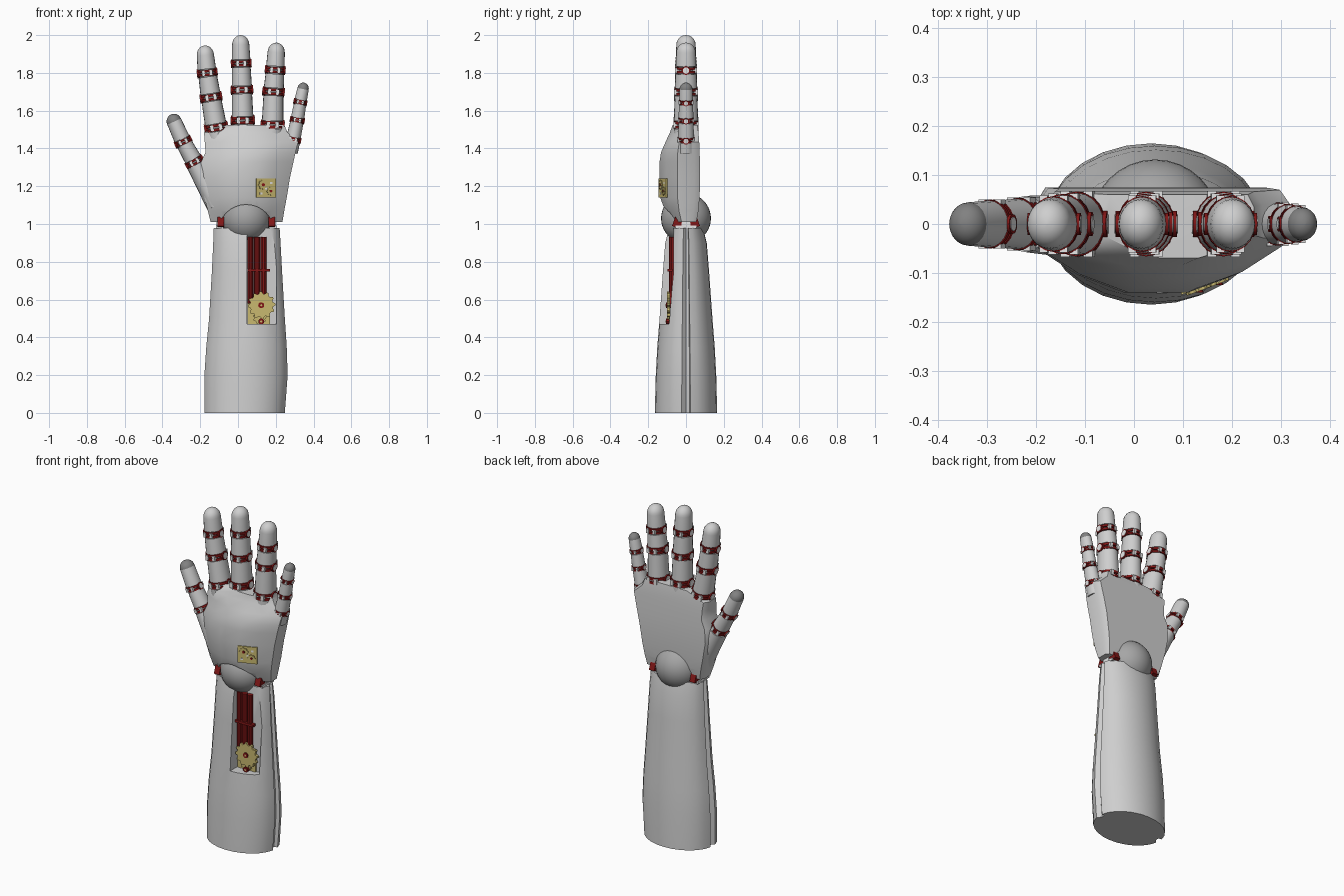
import bpy, bmesh, math
from mathutils import Vector, Matrix

if "Cube" in bpy.data.objects:
    bpy.data.objects.remove(bpy.data.objects["Cube"])

CX = 0.043  # centre line of forearm, wrist and palm


def material(name, r, g, b):
    m = bpy.data.materials.new(name)
    m.use_nodes = True
    m.diffuse_color = (r, g, b, 1)
    m.node_tree.nodes["Principled BSDF"].inputs["Base Color"].default_value = (r, g, b, 1)
    return m


SHELL = material("light grey shell", 0.62, 0.62, 0.62)
BALL = material("mid grey", 0.38, 0.38, 0.38)
DARK = material("dark grey", 0.22, 0.22, 0.22)
RED = material("dark red", 0.22, 0.008, 0.008)
GOLD = material("pale gold", 0.58, 0.48, 0.16)
WHITE = material("white", 0.8, 0.8, 0.8)


def finish(name, bm, mats, angle=35):
    bmesh.ops.recalc_face_normals(bm, faces=bm.faces)
    me = bpy.data.meshes.new(name)
    bm.to_mesh(me)
    bm.free()
    for m in mats:
        me.materials.append(m)
    me.polygons.foreach_set("use_smooth", [True] * len(me.polygons))
    me.set_sharp_from_angle(angle=math.radians(angle))
    ob = bpy.data.objects.new(name, me)
    bpy.context.collection.objects.link(ob)
    return ob


def loft(name, rings, mats, second_from=None):
    """Skin a list of rings; faces from ring second_from on take the second material."""
    bm = bmesh.new()
    vs = [[bm.verts.new(p) for p in ring] for ring in rings]
    n = len(rings[0])
    for i in range(len(vs) - 1):
        for j in range(n):
            k = (j + 1) % n
            f = bm.faces.new((vs[i][j], vs[i][k], vs[i + 1][k], vs[i + 1][j]))
            f.material_index = int(second_from is not None and i >= second_from)
    bm.faces.new(vs[0])
    top = bm.faces.new(vs[-1])
    top.material_index = int(second_from is not None)
    return finish(name, bm, mats)


def frame(p0, p1):
    d = (p1 - p0).normalized()
    side = Vector((1, 0, 0)) if abs(d.y) > 0.9 else d.cross(Vector((0, 1, 0))).normalized()
    return d, side, side.cross(d)


def tube(name, p0, p1, r0, r1, mats, depth=1.0, dome=0.0, second=False, n=20):
    """Tapered tube, with an optional rounded tip of the given length."""
    p0, p1 = Vector(p0), Vector(p1)
    d, side, up = frame(p0, p1)
    spec = [(p0, r0), (p1 - d * dome, r1)]
    if dome:
        for k in range(1, 7):
            a = k * math.pi / 12.3
            spec.append((p1 - d * dome * (1 - math.sin(a)), r1 * math.cos(a)))
    angles = [2 * math.pi * j / n for j in range(n)]
    rings = [[c + side * r * math.cos(a) + up * r * depth * math.sin(a) for a in angles]
             for c, r in spec]
    return loft(name, rings, mats, 1 if second else None)


def box(name, centre, size, mat, rot=None):
    bm = bmesh.new()
    m = Matrix.Translation(centre) @ (rot or Matrix()) @ Matrix.Diagonal((*size, 1))
    bmesh.ops.create_cube(bm, size=1, matrix=m)
    return finish(name, bm, [mat])


def gear(name, centre, r, thick, mat, teeth=10, rot=None):
    out = []
    for j in range(teeth * 4):
        a = 2 * math.pi * j / (teeth * 4)
        q = r if j % 4 < 2 else r * 0.84
        out.append((q * math.cos(a), q * math.sin(a)))
    m = Matrix.Translation(centre) @ (rot or Matrix())
    return loft(name, [[m @ Vector((x, y, z)) for x, z in out]
                       for y in (-thick / 2, thick / 2)], [mat])


def carve(ob, cutter):
    mod = ob.modifiers.new("cut", 'BOOLEAN')
    mod.operation, mod.object, mod.solver = 'DIFFERENCE', cutter, 'EXACT'
    cutter.hide_render = True
    dg = bpy.context.evaluated_depsgraph_get()
    me = bpy.data.meshes.new_from_object(ob.evaluated_get(dg))
    ob.modifiers.clear()
    ob.data = me
    bpy.data.objects.remove(cutter)
    me.set_sharp_from_angle(angle=math.radians(35))


# Forearm: oval sections with a seam groove down each side
seam = 0.14
half = [(seam + (math.pi - 2 * seam) * j / 12, 1.0) for j in range(13)]
arc = [(0.0, 0.9), (seam * 0.9, 0.9)] + half + [(math.pi - seam * 0.9, 0.9)]
arc += [(math.pi, 0.9)] + [(a + math.pi, f) for a, f in half]
rings = []
for z, xl, xr, y in [(0, -0.18, 0.25, 0.165), (0.2, -0.18, 0.265, 0.16), (0.35, -0.17, 0.26, 0.152),
                     (0.5, -0.155, 0.25, 0.14), (0.75, -0.14, 0.235, 0.122), (0.9, -0.133, 0.227, 0.11),
                     (0.98, -0.13, 0.222, 0.09)]:
    c, a = (xl + xr) / 2, (xr - xl) / 2
    rings.append([Vector((c + a * f * math.cos(t), y * f * math.sin(t), z)) for t, f in arc])
forearm = loft("forearm", rings, [SHELL])
carve(forearm, box("forearm_cutter", (0.126, -0.165, 0.77), (0.158, 0.2, 0.6), SHELL))

# Mechanism inside the forearm opening
box("gear_plate", (0.11, -0.07, 0.525), (0.12, 0.012, 0.11), GOLD)
gear("large_gear", (0.125, -0.092, 0.57), 0.073, 0.016, GOLD, 12)
gear("small_gear", (0.115, -0.082, 0.505), 0.036, 0.014, GOLD, 9)
for z in (0.57, 0.484):
    tube("gear_hub", (0.123, -0.075, z), (0.123, -0.106, z), 0.016, 0.016, [RED], n=10)
    tube("hub_pin", (0.123, -0.1, z), (0.123, -0.108, z), 0.006, 0.006, [GOLD], n=8)
for x in (0.065, 0.1, 0.135):
    tube("piston_rod", (x, -0.076, 0.58), (x, -0.076, 0.93), 0.016, 0.016, [RED], n=10)
box("rod_clamp", (0.109, -0.085, 0.755), (0.12, 0.025, 0.014), RED)

# Wrist: ball with flattened sides and a hinge block on each
bm = bmesh.new()
bmesh.ops.create_uvsphere(bm, u_segments=32, v_segments=20, radius=0.132,
                          matrix=Matrix.Translation((CX, 0, 1.03)))
for v in bm.verts:
    v.co.x = max(CX - 0.122, min(CX + 0.122, v.co.x))
finish("wrist_ball", bm, [BALL])
for s in (-1, 1):
    for t in (-1, 1):
        box("wrist_link", (CX + s * 0.135, t * 0.042, 1.005), (0.035, 0.05, 0.05), RED,
            Matrix.Rotation(t * 0.35, 4, 'X'))
    tube("wrist_pin", (CX + s * 0.115, 0, 1.0), (CX + s * 0.158, 0, 1.0), 0.024, 0.024, [WHITE], n=14)
    box("wrist_tab", (CX + s * 0.14, 0, 0.985), (0.04, 0.11, 0.016), WHITE)

# Palm: bulged front, flat back, arched over the wrist
outline = [(-1, -0.35), (-0.65, -0.74), (-0.25, -1), (0.25, -1), (0.65, -0.74), (1, -0.33),
           (1, 0.6), (0.92, 1), (-0.92, 1), (-1, 0.6)]
rings = []
for z, xl, xr, yf, yb in [(1.01, -0.145, 0.235, 0.07, 0.055), (1.07, -0.16, 0.245, 0.112, 0.066),
                          (1.14, -0.178, 0.258, 0.136, 0.072), (1.25, -0.2, 0.276, 0.14, 0.075),
                          (1.33, -0.195, 0.294, 0.14, 0.074), (1.38, -0.172, 0.305, 0.132, 0.072),
                          (1.435, -0.176, 0.318, 0.108, 0.07), (1.485, -0.18, 0.262, 0.085, 0.066),
                          (1.525, -0.06, 0.245, 0.07, 0.06)]:
    c, a = (xl + xr) / 2, (xr - xl) / 2
    rings.append([Vector((c + a * u, v * (yf if v < 0 else yb), z)) for u, v in outline])
palm = loft("palm", rings, [SHELL])
carve(palm, tube("palm_cutter", (CX, -0.3, 0.955), (CX, 0.3, 0.955), 0.148, 0.148, [SHELL], n=32))
tube("thumb_base", (-0.11, -0.005, 1.1), (-0.222, 0, 1.313), 0.058, 0.05, [SHELL], 1.15)

# Gold plate with gears set in the palm
tilt = Matrix.Rotation(0.36, 4, 'Z')
box("palm_plate", (0.148, -0.121, 1.19), (0.111, 0.009, 0.1), GOLD, tilt)
for dx, dz, r in [(-0.02, 0.018, 0.026), (0.024, -0.016, 0.022)]:
    at = Vector((0.148, -0.121, 1.19)) + tilt @ Vector((dx, -0.006, dz))
    gear("palm_gear", at, r, 0.008, GOLD, 8, tilt)
    out = tilt @ Vector((0, -0.007, 0))
    tube("palm_gear_hub", at, at + out, r * 0.35, r * 0.35, [RED], n=8)
for dx, dz in [(0.028, 0.026), (-0.03, -0.028), (0, -0.002)]:
    at = Vector((0.148, -0.121, 1.19)) + tilt @ Vector((dx, -0.003, dz))
    box("plate_window", at, (0.014, 0.006, 0.011), WHITE, tilt)


def joint(name, p, d, side, up, r):
    """Red collar with light tabs and a pin through both sides."""
    k = r / 0.055
    tube(name + "_core", p - d * 0.03, p + d * 0.03, r * 0.85, r * 0.85, [DARK], 1.12)
    for t in (-1, 1):
        c = p + d * t * 0.011 * k
        tube(name + "_collar", c - d * 0.007 * k, c + d * 0.007 * k, r * 1.03, r * 1.03, [RED], 1.13)
    rot = Matrix((side, up, d)).transposed().to_4x4()
    for sx in (-1, 1):
        for sy in (-1, 1):
            at = p + side * sx * r * 0.42 + up * sy * r * 0.98
            box(name + "_tab", at, (0.018 * k, 0.022 * k, 0.03 * k), WHITE, rot)
    for w, q, m in [(r * 1.1, 0.026 * k, RED), (r * 1.13, 0.019 * k, WHITE)]:
        tube(name + "_pin", p - side * w, p + side * w, q, q, [m], n=14)


# Fingers: joints along each path, ending at the tip
fingers = {
    "thumb": ([(-0.23, 1.328), (-0.29, 1.435), (-0.355, 1.58)], 0.046, True),
    "index": ([(-0.115, 1.51), (-0.143, 1.67), (-0.163, 1.8), (-0.178, 1.945)], 0.057, False),
    "middle": ([(0.025, 1.548), (0.021, 1.71), (0.017, 1.85), (0.013, 2.0)], 0.057, False),
    "ring": ([(0.183, 1.525), (0.188, 1.7), (0.197, 1.815), (0.205, 1.96)], 0.057, False),
    "little": ([(0.292, 1.447), (0.314, 1.55), (0.33, 1.645), (0.351, 1.748)], 0.038, True),
}
for name, (path, r, dark_tip) in fingers.items():
    pts = [Vector((x, 0, z)) for x, z in path]
    for i in range(len(pts) - 1):
        p0, p1 = pts[i], pts[i + 1]
        d, side, up = frame(p0, p1)
        last = i == len(pts) - 2
        gap = d * r * 0.36
        ra = r * (1 - 0.07 * i)
        tube(f"{name}_segment", p0 + gap, p1 if last else p1 - gap, ra, ra * 0.93,
             [SHELL, DARK], 1.12, r * 0.9 if last else 0, last and dark_tip)
        joint(f"{name}_joint", p0, d, side, up, ra)
    # Short socket between palm and first joint
    d, side, up = frame(pts[0], pts[1])
    tube(f"{name}_socket", pts[0] - d * 0.07, pts[0] - d * r * 0.36, r * 1.02, r * 1.02, [SHELL], 1.1)
